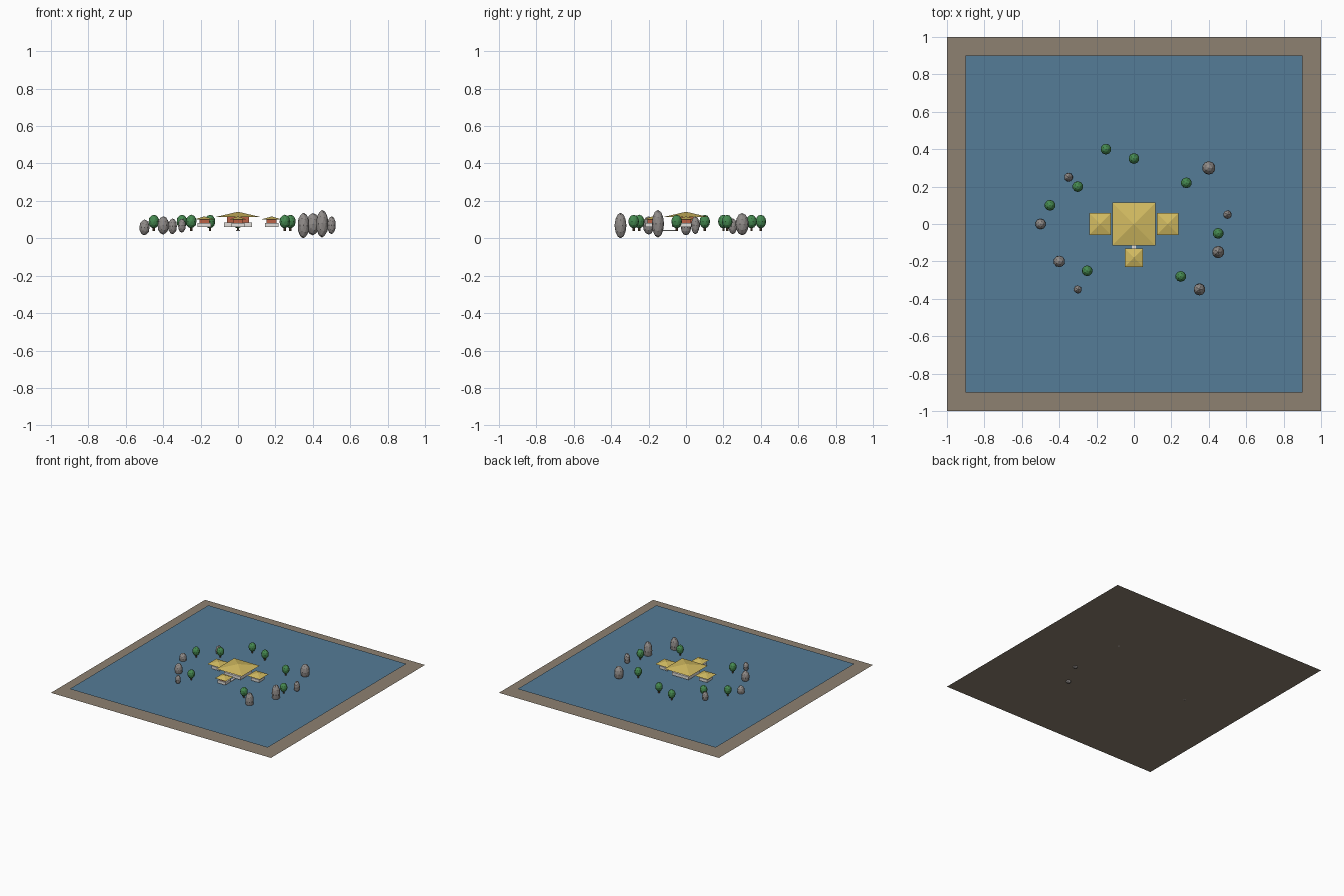
import bpy, math

if "Cube" in bpy.data.objects:
    bpy.data.objects.remove(bpy.data.objects["Cube"])


def mat(name, rgb):
    m = bpy.data.materials.new(name)
    m.diffuse_color = (*rgb, 1)
    m.use_nodes = True
    m.node_tree.nodes["Principled BSDF"].inputs["Base Color"].default_value = m.diffuse_color
    return m


BANK = mat("bank", (0.27, 0.22, 0.165))
WATER = mat("water", (0.09, 0.2, 0.31))
GOLD = mat("gold", (0.65, 0.5, 0.12))
RED = mat("red", (0.5, 0.12, 0.06))
STONE = mat("stone", (0.75, 0.73, 0.7))
ROCK = mat("rock", (0.28, 0.26, 0.25))
LEAF = mat("leaf", (0.06, 0.25, 0.08))
BARK = mat("bark", (0.13, 0.08, 0.04))


def finish(name, m):
    o = bpy.context.object
    o.name = name
    o.data.materials.append(m)
    return o


def plane(name, size, z, m):
    bpy.ops.mesh.primitive_plane_add(size=size, location=(0, 0, z))
    finish(name, m)


def box(name, x, y, half, z0, z1, m, half_y=None):
    bpy.ops.mesh.primitive_cube_add(size=2, location=(x, y, (z0 + z1) / 2))
    o = finish(name, m)
    o.scale = (half, half_y or half, (z1 - z0) / 2)


def roof(name, x, y, half, z0, z1):
    bpy.ops.mesh.primitive_cone_add(vertices=4, radius1=half * math.sqrt(2), radius2=0,
                                    depth=z1 - z0, location=(x, y, (z0 + z1) / 2),
                                    rotation=(0, 0, math.pi / 4))
    finish(name, GOLD)


def ellipsoid(name, x, y, z0, z1, r, m):
    bpy.ops.mesh.primitive_ico_sphere_add(subdivisions=2, radius=1, location=(x, y, (z0 + z1) / 2))
    o = finish(name, m)
    o.scale = (r, r, (z1 - z0) / 2)


# lake bed with bank, and water surface
plane("bank", 2.0, 0.02, BANK)
plane("water", 1.8, 0.04, WATER)

# main pavilion
box("main_platform", 0, 0, 0.075, 0.06, 0.085, STONE)
box("main_hall", 0, 0, 0.058, 0.085, 0.115, RED)
roof("main_roof", 0, 0, 0.116, 0.115, 0.142)

# side and front pavilions
for name, x, y, h in (("left", -0.18, 0, 0.058), ("right", 0.18, 0, 0.058), ("front", 0, -0.18, 0.049)):
    box(name + "_platform", x, y, 0.036, 0.06, 0.083, STONE)
    box(name + "_hall", x, y, 0.027, 0.083, 0.101, RED)
    roof(name + "_roof", x, y, h, 0.1, 0.117)

# footbridge
box("footbridge", 0, -0.09, 0.01, 0.04, 0.045, STONE, half_y=0.045)

# rocks: x, y, bottom, top, radius
for x, y, z0, z1, r in (
        (0.35, -0.35, 0.0, 0.137, 0.032), (0.45, -0.15, 0.004, 0.152, 0.033),
        (0.4, 0.3, 0.016, 0.135, 0.036), (0.5, 0.05, 0.022, 0.118, 0.023),
        (-0.4, -0.2, 0.02, 0.118, 0.031), (-0.5, 0.0, 0.016, 0.1, 0.028),
        (-0.35, 0.25, 0.022, 0.106, 0.024), (-0.3, -0.35, 0.03, 0.105, 0.021)):
    ellipsoid("rock", x, y, z0, z1, r, ROCK)

# trees
for x, y in ((-0.15, 0.4), (0, 0.35), (-0.3, 0.2), (-0.45, 0.1),
             (0.28, 0.22), (0.45, -0.05), (0.25, -0.28), (-0.25, -0.25)):
    bpy.ops.mesh.primitive_cylinder_add(vertices=8, radius=0.006, depth=0.04, location=(x, y, 0.06))
    finish("tree_trunk", BARK)
    ellipsoid("tree_crown", x, y, 0.053, 0.126, 0.029, LEAF)
